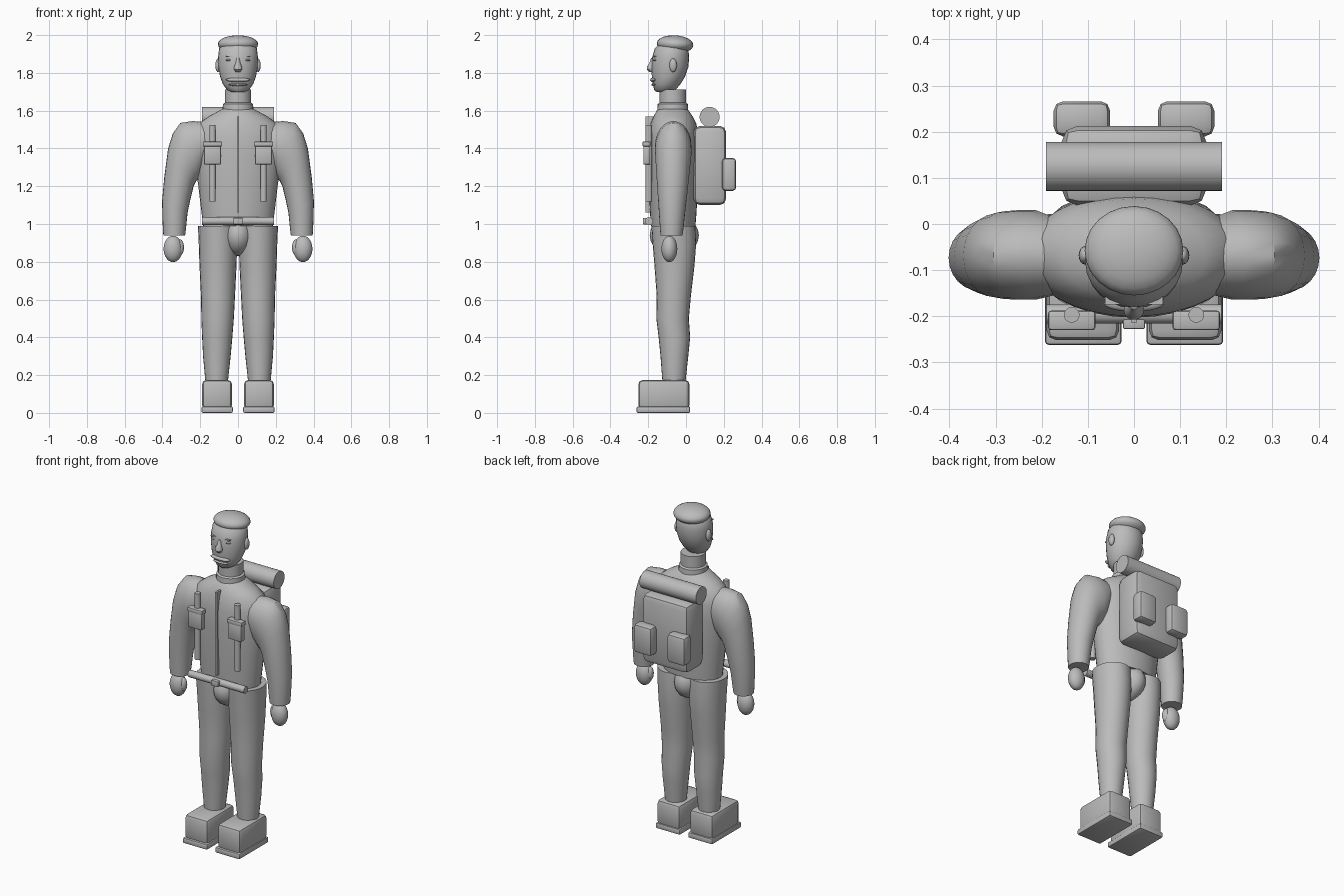
import bpy, bmesh, math
from mathutils import Vector, Matrix

grey = bpy.data.materials.new("plain_grey")
grey.diffuse_color = (0.5, 0.5, 0.5, 1)


def finish(name, bm, angle=40):
    bmesh.ops.recalc_face_normals(bm, faces=bm.faces)
    me = bpy.data.meshes.new(name)
    bm.to_mesh(me)
    bm.free()
    ob = bpy.data.objects.new(name, me)
    bpy.context.collection.objects.link(ob)
    me.materials.append(grey)
    bpy.ops.object.select_all(action='DESELECT')
    ob.select_set(True)
    bpy.context.view_layer.objects.active = ob
    bpy.ops.object.shade_smooth_by_angle(angle=math.radians(angle))
    return ob


def loft(name, rings, n=24):
    """Skin elliptical rings given as (centre, half axis a, half axis b)."""
    bm = bmesh.new()
    loops = []
    for c, a, b in rings:
        loops.append([bm.verts.new(Vector(c) + Vector(a) * math.cos(t) + Vector(b) * math.sin(t))
                      for t in (2 * math.pi * i / n for i in range(n))])
    for p, q in zip(loops, loops[1:]):
        for i in range(n):
            j = (i + 1) % n
            bm.faces.new((p[i], p[j], q[j], q[i]))
    bm.faces.new(loops[0][::-1])
    bm.faces.new(loops[-1])
    return finish(name, bm)


def level(rows, x=0):
    """Horizontal rings from (z, x centre, x half, y front, y back)."""
    return [((xc, (f + k) / 2, z), (h, 0, 0), (0, (k - f) / 2, 0)) for z, xc, h, f, k in rows]


def ball(name, c, r, tilt=0, seg=24):
    bm = bmesh.new()
    bmesh.ops.create_uvsphere(bm, u_segments=seg, v_segments=seg // 2, radius=1)
    bm.transform(Matrix.Translation(c) @ Matrix.Rotation(tilt, 4, 'X') @ Matrix.Diagonal((*r, 1)))
    return finish(name, bm)


def box(name, lo, hi, bevel=0.0, seg=2):
    lo, hi = Vector(lo), Vector(hi)
    bm = bmesh.new()
    bmesh.ops.create_cube(bm, size=1)
    bm.transform(Matrix.Translation((lo + hi) / 2) @ Matrix.Diagonal((*(hi - lo), 1)))
    if bevel:
        bmesh.ops.bevel(bm, geom=bm.edges[:], offset=bevel, segments=seg, profile=0.5, affect='EDGES')
    return finish(name, bm, 30)


def rod(name, p, q, r, n=20):
    p, q = Vector(p), Vector(q)
    bm = bmesh.new()
    bmesh.ops.create_cone(bm, cap_ends=True, segments=n, radius1=r, radius2=r, depth=(q - p).length)
    bm.transform(Matrix.Translation((p + q) / 2) @ (q - p).to_track_quat('Z', 'Y').to_matrix().to_4x4())
    return finish(name, bm)


# torso, collar and neck
loft("jacket", level([
    (0.99, 0, 0.185, -0.185, 0.05), (1.05, 0, 0.192, -0.19, 0.055), (1.2, 0, 0.21, -0.197, 0.063),
    (1.36, 0, 0.232, -0.203, 0.07), (1.46, 0, 0.235, -0.2, 0.068), (1.53, 0, 0.21, -0.188, 0.055),
    (1.57, 0, 0.155, -0.172, 0.035), (1.6, 0, 0.1, -0.155, 0.015), (1.615, 0, 0.07, -0.14, 0.0)]), 32)
loft("collar", level([(1.6, 0, 0.082, -0.152, 0.012), (1.635, 0, 0.08, -0.15, 0.01),
                      (1.642, 0, 0.07, -0.14, 0.0)]))
rod("neck", (0, -0.07, 1.6), (0, -0.07, 1.712), 0.07, 24)
ball("pelvis", (0, -0.062, 0.94), (0.085, 0.13, 0.11))

# head and face
loft("head", level([
    (1.698, 0, 0.035, -0.155, -0.075), (1.71, 0, 0.058, -0.168, -0.055), (1.74, 0, 0.08, -0.176, -0.03),
    (1.78, 0, 0.095, -0.181, -0.005), (1.83, 0, 0.104, -0.183, 0.012), (1.88, 0, 0.106, -0.18, 0.017),
    (1.93, 0, 0.1, -0.165, 0.012), (1.965, 0, 0.07, -0.13, -0.015)]))
ball("cap", (0, -0.058, 1.952), (0.107, 0.097, 0.047), -0.06)
loft("nose", level([(1.805, 0, 0.012, -0.195, -0.165), (1.818, 0, 0.022, -0.208, -0.165),
                    (1.832, 0, 0.022, -0.208, -0.165), (1.85, 0, 0.013, -0.195, -0.165),
                    (1.88, 0, 0.008, -0.185, -0.165)]), 14)
ball("moustache", (0, -0.172, 1.763), (0.065, 0.018, 0.012))
ball("lower_lip", (0, -0.168, 1.738), (0.05, 0.016, 0.008))

for s in (-1, 1):
    side = "left" if s > 0 else "right"
    ball(side + "_ear", (s * 0.106, -0.068, 1.84), (0.014, 0.02, 0.036), seg=16)
    ball(side + "_eye", (s * 0.045, -0.162, 1.868), (0.02, 0.012, 0.008), seg=12)
    x0, x1 = sorted((s * 0.028, s * 0.063))
    box(side + "_eyebrow", (x0, -0.175, 1.883), (x1, -0.15, 1.89))

    # sleeve: each row is top/outer point, bottom/inner point, y half width
    rings = []
    for ox, oz, ix, iz, h in [
            (0.175, 1.54, 0.175, 1.33, 0.085), (0.24, 1.545, 0.185, 1.28, 0.097),
            (0.305, 1.535, 0.2, 1.25, 0.097), (0.345, 1.48, 0.22, 1.23, 0.095),
            (0.37, 1.4, 0.235, 1.2, 0.09), (0.39, 1.25, 0.252, 1.13, 0.081),
            (0.402, 1.12, 0.267, 1.06, 0.072), (0.398, 0.98, 0.276, 0.97, 0.062),
            (0.395, 0.938, 0.28, 0.938, 0.058)]:
        y = -0.067 - (0.097 - h) * 0.25
        rings.append(((s * (ox + ix) / 2, y, (oz + iz) / 2),
                      (s * (ox - ix) / 2, 0, (oz - iz) / 2), (0, h, 0)))
    loft(side + "_sleeve", rings)
    ball(side + "_hand", (s * 0.344, -0.088, 0.868), (0.05, 0.042, 0.07))
    ball(side + "_thumb", (s * 0.306, -0.09, 0.876), (0.02, 0.022, 0.042), seg=16)

    # trouser leg
    loft(side + "_leg", level([
        (0.17, s * 0.113, 0.06, -0.125, -0.002), (0.3, s * 0.112, 0.073, -0.135, 0.012),
        (0.4, s * 0.11, 0.08, -0.145, 0.022), (0.5, s * 0.108, 0.086, -0.157, 0.015),
        (0.62, s * 0.106, 0.09, -0.155, 0.026), (0.78, s * 0.106, 0.098, -0.167, 0.045),
        (0.9, s * 0.106, 0.102, -0.177, 0.054), (0.99, s * 0.108, 0.104, -0.183, 0.05)]))

    # boot and sole
    x0, x1 = sorted((s * 0.032, s * 0.19))
    box(side + "_boot", (x0, -0.252, 0.02), (x1, 0.018, 0.174), 0.022)
    x0, x1 = sorted((s * 0.027, s * 0.193))
    box(side + "_sole", (x0, -0.262, 0.0), (x1, 0.022, 0.034), 0.008)

    # chest strap with pouch and flap
    rod(side + "_strap", (s * 0.135, -0.197, 1.12), (s * 0.135, -0.197, 1.525), 0.017, 16)
    x0, x1 = sorted((s * 0.09, s * 0.18))
    box(side + "_pouch", (x0, -0.226, 1.315), (x1, -0.19, 1.415), 0.005)
    x0, x1 = sorted((s * 0.084, s * 0.186))
    box(side + "_pouch_flap", (x0, -0.23, 1.41), (x1, -0.188, 1.437), 0.006)

    # backpack side pocket
    x0, x1 = sorted((s * 0.052, s * 0.174))
    box(side + "_pack_pocket", (x0, 0.19, 1.175), (x1, 0.266, 1.35), 0.02)

# jacket front fittings
box("zip", (-0.006, -0.214, 1.06), (0.006, -0.17, 1.57))
rod("belt", (-0.19, -0.195, 1.015), (0.19, -0.195, 1.015), 0.021)
box("buckle", (-0.024, -0.228, 0.998), (0.024, -0.2, 1.032), 0.004)

# backpack and bedroll
box("backpack", (-0.157, 0.04, 1.1), (0.157, 0.213, 1.52), 0.035)
rod("bedroll", (-0.191, 0.125, 1.567), (0.191, 0.125, 1.567), 0.053, 32)
